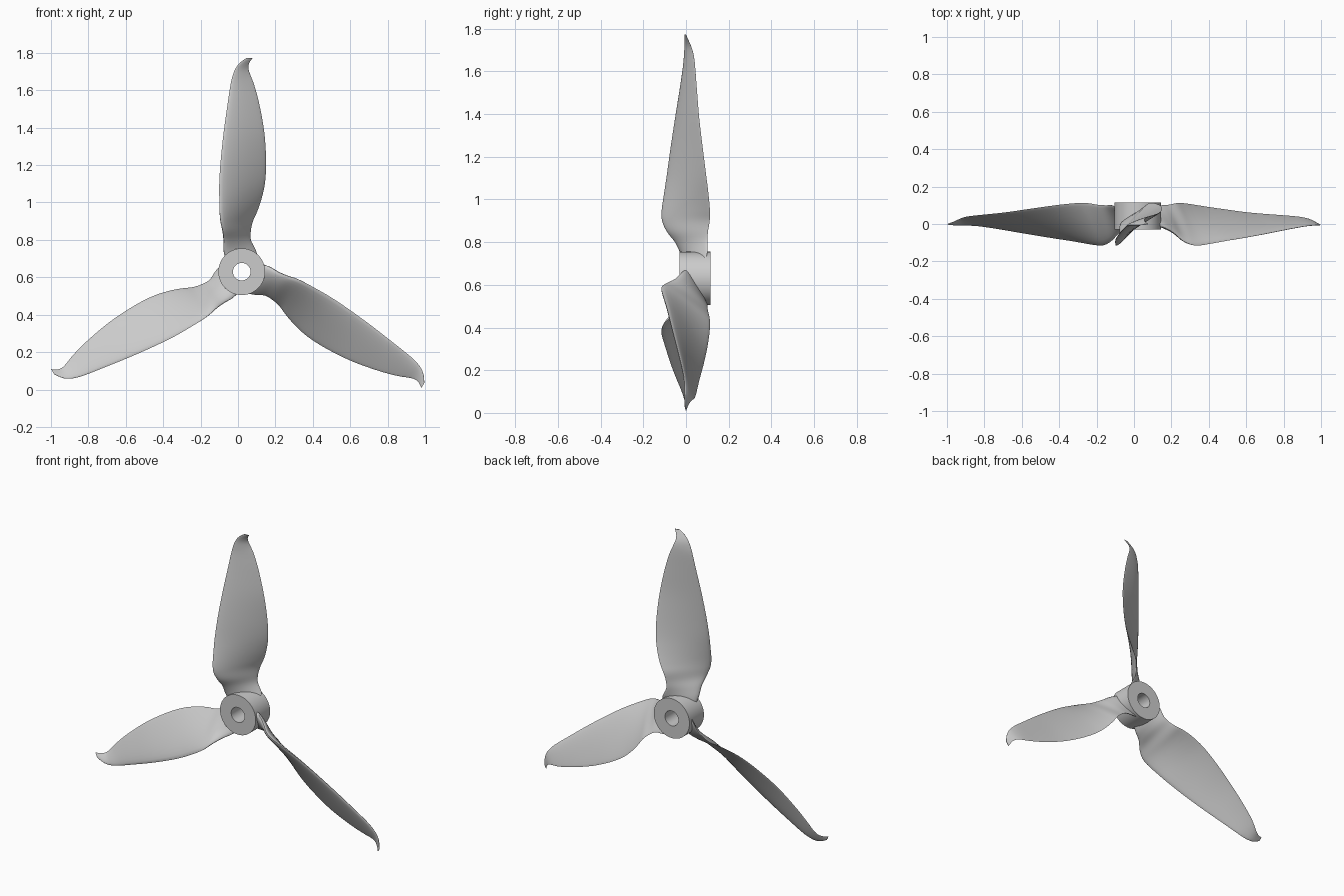
import bpy, bmesh, math
from mathutils import Vector, Matrix

if "Cube" in bpy.data.objects:
    bpy.data.objects.remove(bpy.data.objects["Cube"])

CENTRE = Vector((0.02, 0.0, 0.63))

# Blade stations: radius, leading edge (s, y), trailing edge (s, y), thickness
STATIONS = [
    (0.075, -.090, -.005, .088, .085, .045),
    (0.120, -.097, -.024, .073, .100, .044),
    (0.170, -.096, -.050, .049, .100, .040),
    (0.220, -.102, -.090, .049, .103, .036),
    (0.270, -.113, -.112, .060, .111, .034),
    (0.320, -.118, -.114, .082, .112, .032),
    (0.390, -.120, -.104, .106, .106, .031),
    (0.480, -.120, -.090, .125, .095, .029),
    (0.600, -.112, -.073, .130, .080, .027),
    (0.750, -.096, -.050, .120, .062, .024),
    (0.900, -.075, -.026, .093, .050, .020),
    (1.000, -.060, -.012, .066, .042, .017),
    (1.050, -.048, -.008, .047, .035, .015),
    (1.085, -.034, -.006, .036, .025, .012),
    (1.115, -.012, -.006, .040, .012, .009),
    (1.143, .026, -.005, .058, .000, .005),
]


def smooth_stations(rows, steps):
    """Catmull-Rom interpolation between the stations."""
    rows = [Vector(r) for r in rows]
    out = []
    for i in range(len(rows) - 1):
        p0, p1 = rows[max(i - 1, 0)], rows[i]
        p2, p3 = rows[i + 1], rows[min(i + 2, len(rows) - 1)]
        for k in range(steps):
            t = k / steps
            out.append(0.5 * (2 * p1 + (p2 - p0) * t
                              + (2 * p0 - 5 * p1 + 4 * p2 - p3) * t * t
                              + (3 * p1 - p0 - 3 * p2 + p3) * t ** 3))
    return out + [rows[-1]]


def section(row, n=24):
    """Airfoil ring with a round leading edge and a thin trailing edge."""
    r, ls, ly, ts, ty, thick = row
    le, te = Vector((ls, ly)), Vector((ts, ty))
    chord = te - le
    normal = Vector((-chord.y, chord.x)).normalized()
    ring = []
    for i in range(n):
        a = 2 * math.pi * i / n
        u = (1 - math.cos(a)) / 2
        half = 0.5 * thick * math.sin(a) * (1.25 - 0.75 * u)
        p = le + chord * u + normal * half
        ring.append(Vector((p.x, p.y, r)))
    return ring


def finish(bm, name, angle):
    bmesh.ops.recalc_face_normals(bm, faces=bm.faces)
    mesh = bpy.data.meshes.new(name)
    bm.to_mesh(mesh)
    bm.free()
    ob = bpy.data.objects.new(name, mesh)
    bpy.context.collection.objects.link(ob)
    bpy.ops.object.select_all(action='DESELECT')
    ob.select_set(True)
    bpy.context.view_layer.objects.active = ob
    bpy.ops.object.shade_smooth_by_angle(angle=math.radians(angle))
    return ob


def bridge(bm, a, b):
    n = len(a)
    for i in range(n):
        j = (i + 1) % n
        bm.faces.new((a[i], a[j], b[j], b[i]))


# Three twisted blades with hooked tips
for k, label in enumerate(("top", "right", "left")):
    bm = bmesh.new()
    turn = Matrix.Rotation(math.radians(120 * k), 3, 'Y')
    rings = [[bm.verts.new(CENTRE + turn @ p) for p in section(row)]
             for row in smooth_stations(STATIONS, 4)]
    for a, b in zip(rings, rings[1:]):
        bridge(bm, a, b)
    bm.faces.new(rings[0])
    bm.faces.new(rings[-1])
    finish(bm, "blade_" + label, 50)

# Hub: ring with a through bore
bm = bmesh.new()
PROFILE = [(0.047, -.03), (0.125, -.03), (0.125, .115), (0.047, .115)]
SIDES = 64
loops = []
for radius, y in PROFILE:
    angles = [2 * math.pi * i / SIDES for i in range(SIDES)]
    loops.append([bm.verts.new(CENTRE + Vector((radius * math.cos(a), y, radius * math.sin(a))))
                  for a in angles])
for i in range(4):
    bridge(bm, loops[i], loops[(i + 1) % 4])
finish(bm, "hub", 35)
